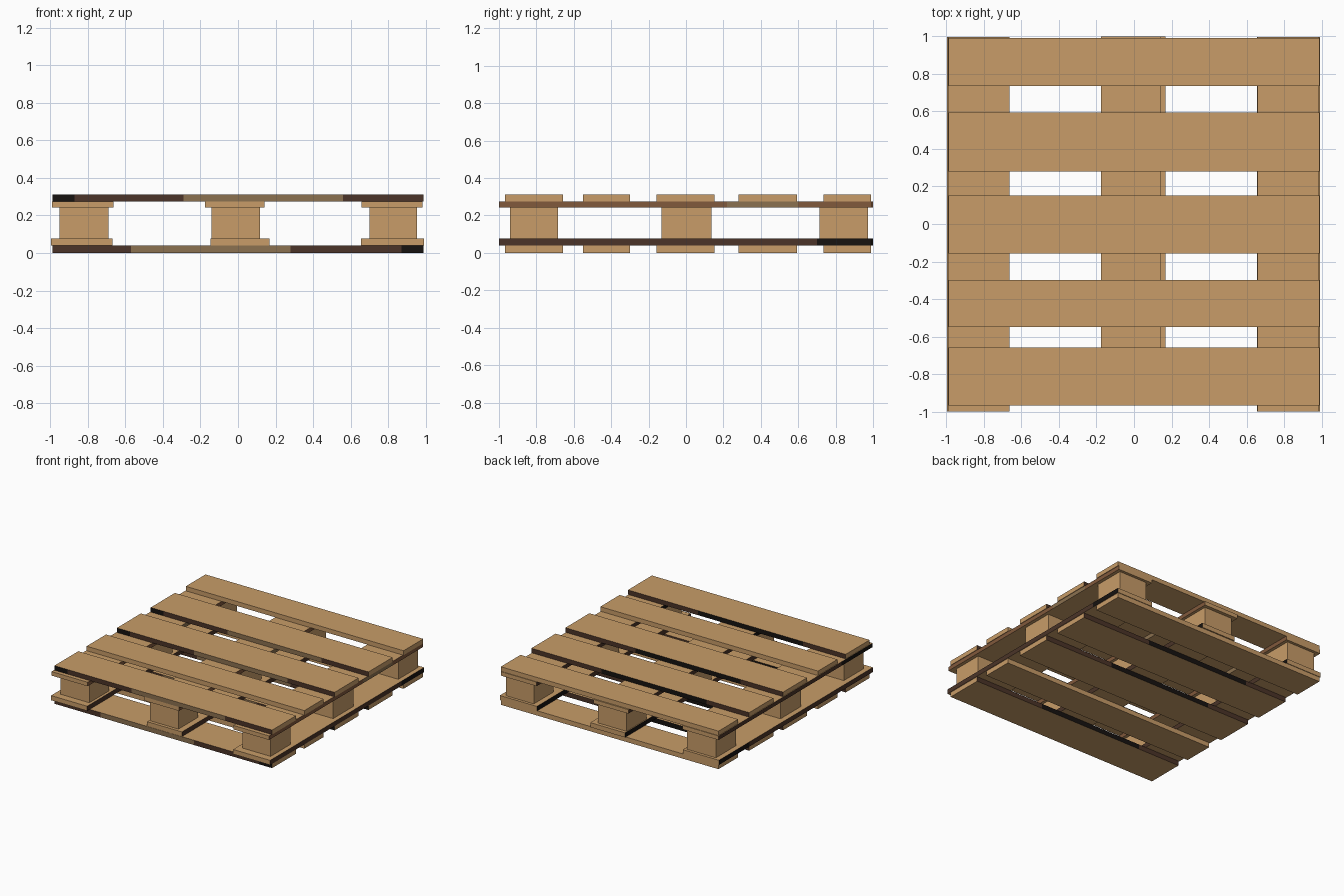
import bpy, bmesh
from mathutils import Vector

if "Cube" in bpy.data.objects:
    bpy.data.objects.remove(bpy.data.objects["Cube"])


def material(name, rgb):
    m = bpy.data.materials.new(name)
    m.diffuse_color = (*rgb, 1)
    m.use_nodes = True
    m.node_tree.nodes["Principled BSDF"].inputs["Base Color"].default_value = m.diffuse_color
    return m


# Wood tones: 0 pine, 1 mid brown, 2 red brown, 3 dark brown, 4 near black
MATS = [material("pine", (0.58, 0.335, 0.14)),
        material("mid_brown", (0.26, 0.165, 0.08)),
        material("red_brown", (0.22, 0.10, 0.045)),
        material("dark_brown", (0.07, 0.034, 0.021)),
        material("near_black", (0.008, 0.006, 0.005))]


def board(name, x, y, z, axis=0, low=(), high=()):
    """Box from ranges; low/high = (end_position, tone) bands along its two long edges."""
    bm = bmesh.new()
    bmesh.ops.create_cube(bm, size=1)
    for v in bm.verts:
        v.co = Vector([r[0] if c < 0 else r[1] for c, r in zip(v.co, (x, y, z))])
    no = Vector((1, 0, 0)) if axis == 0 else Vector((0, 1, 0))
    for p in {b[0] for b in (*low, *high)}:
        bmesh.ops.bisect_plane(bm, geom=bm.verts[:] + bm.edges[:] + bm.faces[:],
                               plane_co=no * p, plane_no=no)
    bm.normal_update()
    for f in bm.faces:
        side = f.normal[1 - axis]
        bands = low if side < -0.5 else high if side > 0.5 else ()
        pos = f.calc_center_median()[axis]
        for end, tone in bands:
            if pos < end:
                f.material_index = tone
                break
    me = bpy.data.meshes.new(name)
    bm.to_mesh(me)
    bm.free()
    for m in MATS:
        me.materials.append(m)
    ob = bpy.data.objects.new(name, me)
    bpy.context.collection.objects.link(ob)


# Deck boards, top and bottom: wide ones have weathered long edges
Z = [0, 0.039, 0.077, 0.242, 0.275, 0.312]
SLATS = [(-0.968, -0.658), (-0.55, -0.299), (-0.158, 0.153), (0.28, 0.593), (0.735, 0.99)]
TOP_EDGE = [(-0.87, 4), (-0.29, 3), (0.56, 1), (2, 3)]
BOTTOM_EDGE = [(-0.57, 3), (0.28, 1), (0.87, 3), (2, 4)]
BACK_EDGE = [(-0.6, 3), (0.35, 4), (2, 3)]
for i, y in enumerate(SLATS):
    wide = y[1] - y[0] > 0.28
    for level, z, edge in (("top", (Z[4], Z[5]), TOP_EDGE), ("bottom", (Z[0], Z[1]), BOTTOM_EDGE)):
        board(f"{level}_slat_{i + 1}", (-0.988, 0.987), y, z, 0,
              edge if wide else (), BACK_EDGE if wide else ())

# Lengthwise stringer boards above and below the blocks
UPPER = [(-0.992, -0.664), (-0.177, 0.141), (0.659, 0.982)]
LOWER = [(-0.996, -0.668), (-0.147, 0.168), (0.656, 0.992)]
LENGTHS = [(-1.0, 0.995), (-0.966, 1.0), (-1.0, 0.995)]
for i, y in enumerate(LENGTHS):
    board(f"upper_stringer_{i + 1}", UPPER[i], y, (Z[3], Z[4]), 1,
          [(-0.6, 4), (2, 3)], [(0.22, 2), (0.6, 1), (2, 2)])
    board(f"lower_stringer_{i + 1}", LOWER[i], y, (Z[1], Z[2]), 1,
          [(0.6, 3), (2, 4)], [(0.7, 3), (2, 4)])

# Nine spacer blocks
for i, x in enumerate([(-0.952, -0.69), (-0.141, 0.118), (0.70, 0.954)]):
    for j, y in enumerate([(-0.94, -0.685), (-0.13, 0.135), (0.714, 0.972)]):
        board(f"block_{i + 1}_{j + 1}", x, y, (Z[2], Z[3]))
